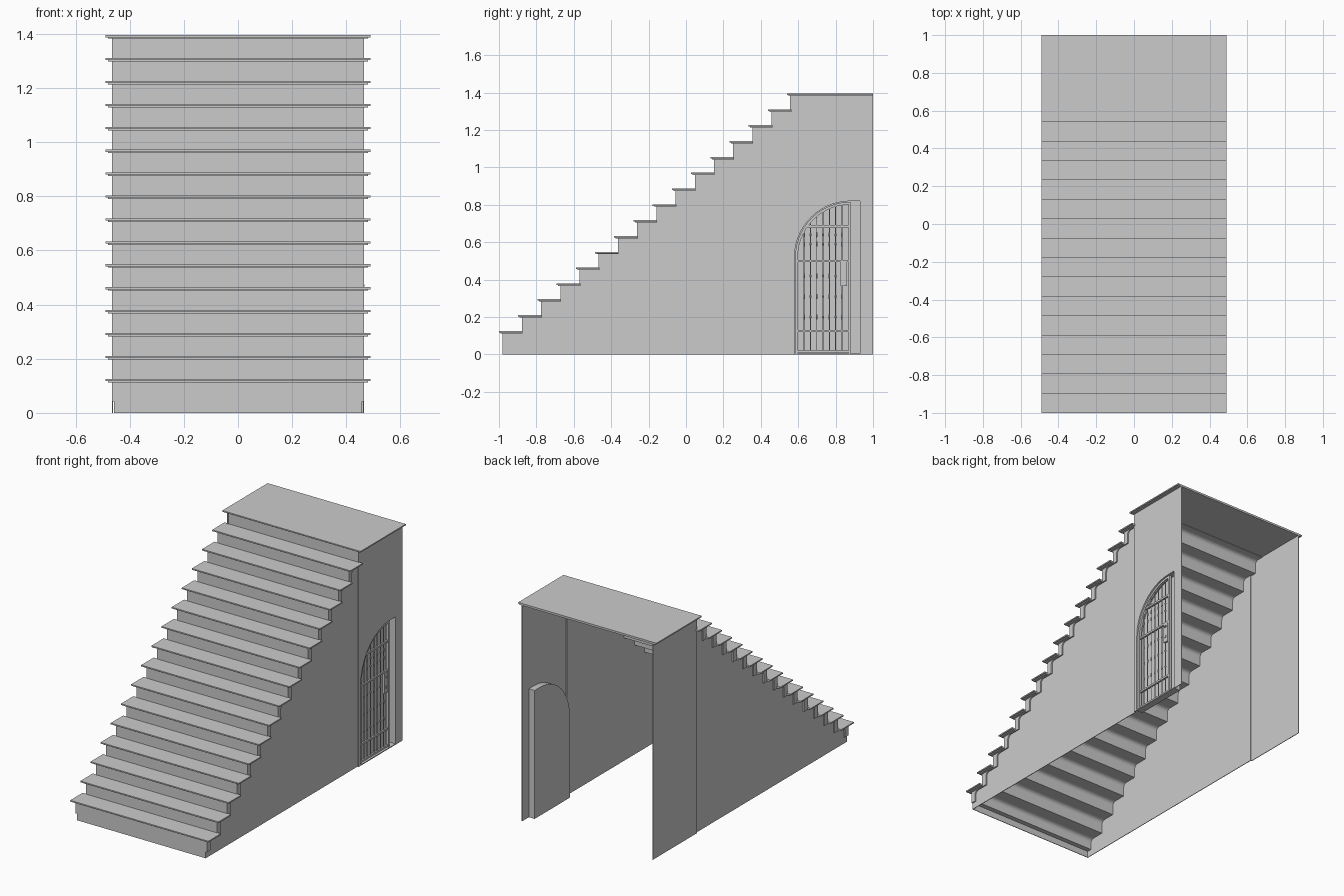
import bpy, bmesh, math
from mathutils import Vector

old = bpy.data.objects.get("Cube")
if old:
    bpy.data.objects.remove(old)

grey = bpy.data.materials.new("plain grey")
grey.use_nodes = True
GREY = (0.6, 0.6, 0.6, 1)
grey.diffuse_color = GREY
grey.node_tree.nodes["Principled BSDF"].inputs["Base Color"].default_value = GREY

STEPS, RUN, RISE = 15, 0.1027, 0.0846
TREAD_TOP, NOSE, RISER = 0.126, -1.0, -0.98
HALF, WALL = 0.465, 0.457


def finish(name, bm):
    bmesh.ops.recalc_face_normals(bm, faces=bm.faces)
    mesh = bpy.data.meshes.new(name)
    bm.to_mesh(mesh)
    bm.free()
    mesh.materials.append(grey)
    ob = bpy.data.objects.new(name, mesh)
    bpy.context.collection.objects.link(ob)
    return ob


def prism(name, outline, x0, x1):
    """Extrude a (y, z) outline from x0 to x1."""
    bm = bmesh.new()
    face = bm.faces.new([bm.verts.new((x0, y, z)) for y, z in outline])
    out = bmesh.ops.extrude_face_region(bm, geom=[face])
    moved = [v for v in out["geom"] if isinstance(v, bmesh.types.BMVert)]
    bmesh.ops.translate(bm, verts=moved, vec=(x1 - x0, 0, 0))
    return finish(name, bm)


def box(name, x0, x1, y0, y1, z0, z1):
    return prism(name, [(y0, z0), (y1, z0), (y1, z1), (y0, z1)], x0, x1)


def bevelled_slab(name, y0, y1, top):
    """Tread board whose lower edge steps inward at the nose and ends."""
    box(name, -0.49, 0.49, y0, y1, top - 0.008, top)
    box(name + "_moulding", -0.48, 0.48, y0 + 0.008, y1, top - 0.013, top - 0.008)


# Treads and landing
for k in range(STEPS):
    bevelled_slab(f"tread_{k + 1}", NOSE + k * RUN, RISER + (k + 1) * RUN + 0.004,
                  TREAD_TOP + k * RISE)
bevelled_slab("landing", NOSE + STEPS * RUN, 1.0, TREAD_TOP + STEPS * RISE)

# Folded stair body: sharp risers above, coved soffit below
upper, lower = [], []
for k in range(STEPS + 1):
    y, top = RISER + k * RUN, TREAD_TOP + k * RISE
    upper += [(y, top - RISE - (0.012 if k else 0)), (y, top - 0.012)]
    lower.append((y + 0.035, top - RISE - (0.016 if k else 0)))
    for i in range(5):
        a = math.pi / 2 * i / 4
        lower.append((y + 0.06 - 0.025 * math.cos(a), top - 0.041 + 0.025 * math.sin(a)))
end = RISER + STEPS * RUN + 0.1
prism("stair_body", upper + [(end, upper[-1][1]), (end, lower[-1][1])] + lower[::-1],
      -HALF, HALF)

# Thin side walls below the stair and the plinth under the first riser
back = RISER + STEPS * RUN
stop = [p for p in lower if p[0] < back]
outline = [(RISER, 0), (back, 0), (back, stop[-1][1])] + stop[::-1] + [(RISER, lower[0][1])]
for side, s in (("left", 1), ("right", -1)):
    prism(f"{side}_stair_wall", outline, s * (WALL - 0.004), s * WALL)
box("front_plinth", -WALL, WALL, RISER, RISER + 0.004, 0, lower[0][1] + 0.004)

# Landing walls, the left one cut by an arched doorway
Y0, Y1, SPRING, CENTRE = 0.58, 0.93, 0.52, 0.88


def arch(r, steps=14):
    """Quarter arch from the springing point up to the crown."""
    return [(CENTRE - r * math.cos(math.pi / 2 * i / steps),
             SPRING + r * math.sin(math.pi / 2 * i / steps)) for i in range(steps + 1)]


def arch_z(y, r):
    return SPRING + math.sqrt(max(0, r * r - (CENTRE - y) ** 2))


R = CENTRE - Y0
crown = SPRING + R
top = TREAD_TOP + STEPS * RISE - 0.01
door = [(Y0, 0)] + arch(R) + [(Y1, crown), (Y1, 0)]
box("right_landing_wall", -HALF, -HALF + 0.004, 0.555, 1, 0, top)
prism("left_landing_wall", [(0.555, 0)] + door + [(1, 0), (1, top), (0.555, top)],
      HALF - 0.004, HALF)

# Shallow door niche: reveal shell, closed back panel and threshold
reveal = [(Y0 - 0.003, 0)] + arch(R + 0.003) + [(Y1 + 0.003, crown + 0.003), (Y1 + 0.003, 0)]
prism("niche_reveal", reveal + door[::-1], 0.424, HALF - 0.002)
prism("niche_back", reveal, 0.420, 0.424)
box("threshold", 0.424, HALF, Y0, Y1, 0, 0.006)

# Gate: arched frame, rails and closing stile
G0, G1 = 0.442, 0.458
prism("gate_frame", [(Y0 + 0.004, 0.006)] + arch(R - 0.004) + arch(R - 0.018)[::-1]
      + [(Y0 + 0.018, 0.006)], G0, G1)
box("gate_stile", G0, G1, 0.868, CENTRE, 0.006, crown - 0.006)
for i, z in enumerate((0.016, 0.125, 0.50, 0.685)):
    left = CENTRE - math.sqrt((R - 0.01) ** 2 - max(0, z - SPRING) ** 2)
    box(f"gate_rail_{i + 1}", G0 + 0.002, G1 - 0.002, left, 0.87, z - 0.006, z + 0.006)


def bar(name, y, z1):
    """Slim turned bar with small collars along its height."""
    rings = [(0.01, 0.003)]
    for z in (0.20, 0.31, 0.42, 0.59, 0.64):
        if z + 0.02 < z1:
            rings += [(z - 0.014, 0.003), (z, 0.006), (z + 0.014, 0.003)]
    rings.append((z1, 0.003))
    bm = bmesh.new()
    loops = [[bm.verts.new((0.45 + r * math.cos(a * math.pi / 3),
                            y + r * math.sin(a * math.pi / 3), z)) for a in range(6)]
             for z, r in rings]
    for a, b in zip(loops, loops[1:]):
        for i in range(6):
            j = (i + 1) % 6
            bm.faces.new((a[i], a[j], b[j], b[i]))
    bm.faces.new(loops[0])
    bm.faces.new(loops[-1])
    finish(name, bm)


for i in range(7):
    y = 0.632 + i * 0.0335
    bar(f"gate_bar_{i + 1}", y, arch_z(y, R - 0.01))

# Lock plate with handle and keyhole boss
box("lock_plate", 0.446, 0.46, 0.826, 0.862, 0.365, 0.495)
box("lock_handle", 0.46, 0.468, 0.834, 0.856, 0.466, 0.474)
box("lock_boss", 0.46, 0.464, 0.839, 0.849, 0.395, 0.41)
